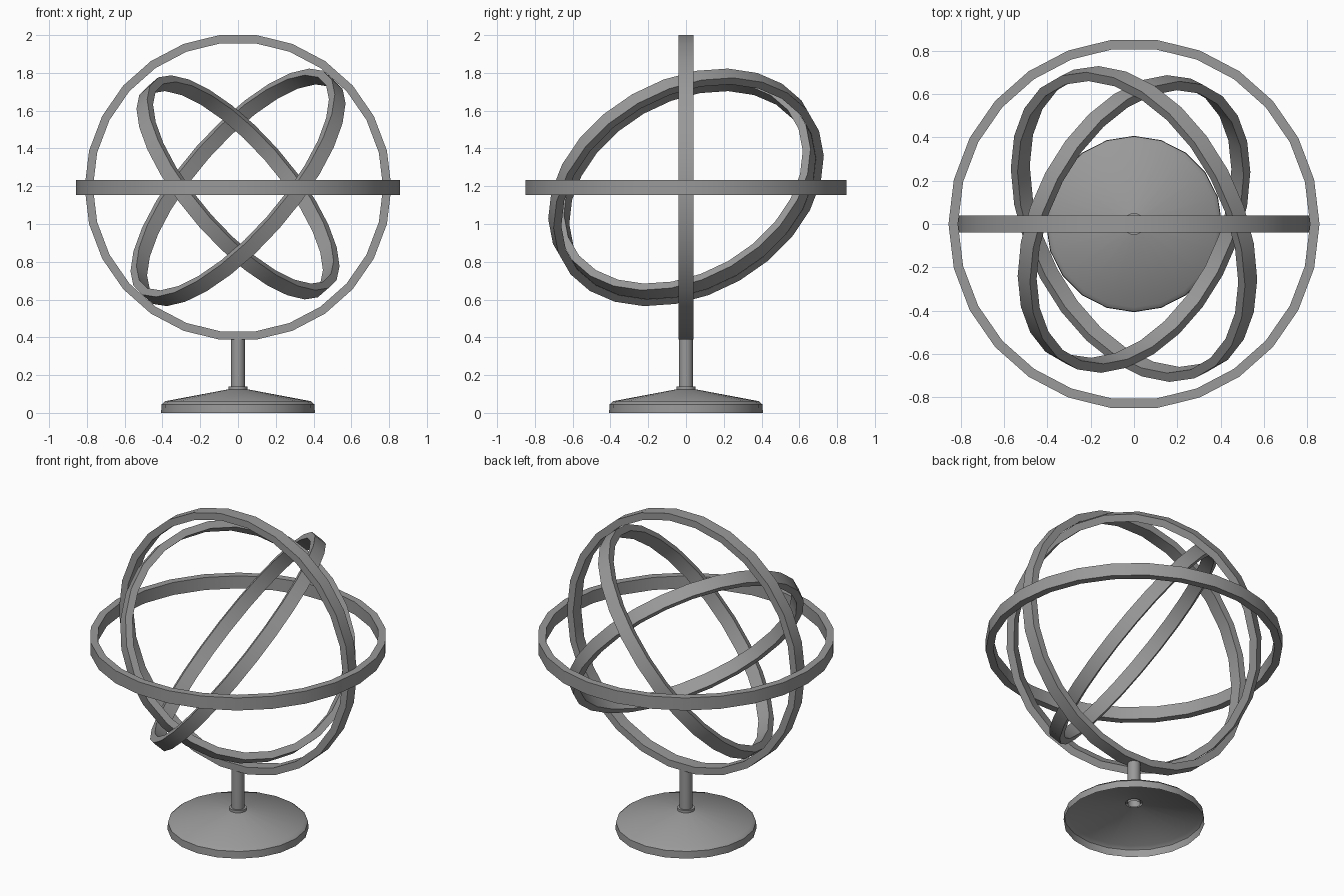
import bpy, bmesh
from math import radians, sin, cos, pi

cube = bpy.data.objects.get("Cube")
if cube:
    bpy.data.objects.remove(cube, do_unlink=True)

grey = bpy.data.materials.new("plain_grey")
grey.use_nodes = True
colour = (0.32, 0.32, 0.32, 1)
grey.diffuse_color = colour
grey.node_tree.nodes["Principled BSDF"].inputs["Base Color"].default_value = colour

CENTRE_Z = 1.194


def lathe(name, profile, sides, closed=False, location=(0, 0, 0), rotation=(0, 0, 0)):
    """Turn a (radius, height) profile around z; a closed profile makes a band."""
    bm = bmesh.new()
    rows = [[bm.verts.new((r * cos(2 * pi * i / sides), r * sin(2 * pi * i / sides), z))
             for i in range(sides)] for r, z in profile]
    pairs = list(zip(rows, rows[1:]))
    if closed:
        pairs.append((rows[-1], rows[0]))
    for low, high in pairs:
        for i in range(sides):
            j = (i + 1) % sides
            bm.faces.new((low[i], low[j], high[j], high[i]))
    mesh = bpy.data.meshes.new(name)
    bm.to_mesh(mesh)
    bm.free()
    mesh.materials.append(grey)
    obj = bpy.data.objects.new(name, mesh)
    obj.location = location
    obj.rotation_euler = [radians(a) for a in rotation]
    bpy.context.collection.objects.link(obj)
    bpy.ops.object.select_all(action="DESELECT")
    obj.select_set(True)
    bpy.context.view_layer.objects.active = obj
    bpy.ops.object.shade_smooth_by_angle(angle=radians(30))
    return obj


def ring(name, radius, rotation, thick=0.044, half=0.04):
    """Flat band centred on the sphere, tilted by an Euler rotation."""
    inner = radius - thick
    profile = [(inner, -half), (radius, -half), (radius, half), (inner, half)]
    obj = lathe(name, profile, 26, True, (0, 0, CENTRE_Z))
    # Tilt about y first, then x
    obj.rotation_mode = "ZYX"
    obj.rotation_euler = [radians(a) for a in rotation]


# Four nested rings
ring("horizon_ring", 0.857, (0, 0, 0))
ring("upright_ring", 0.812, (90, 0, 0))
ring("outer_tilted_ring", 0.765, (30, -45, 0))
ring("inner_tilted_ring", 0.72, (30, 45, 0))

# Hollow foot: rim, shallow cone and small collar
lathe("foot", [(0.407, 0), (0.405, 0.045), (0.385, 0.062), (0.05, 0.125),
               (0.05, 0.14), (0.037, 0.14)], 20)

# Stem up to the upright ring
lathe("stem", [(0.037, 0.12), (0.037, 0.405)], 20)
